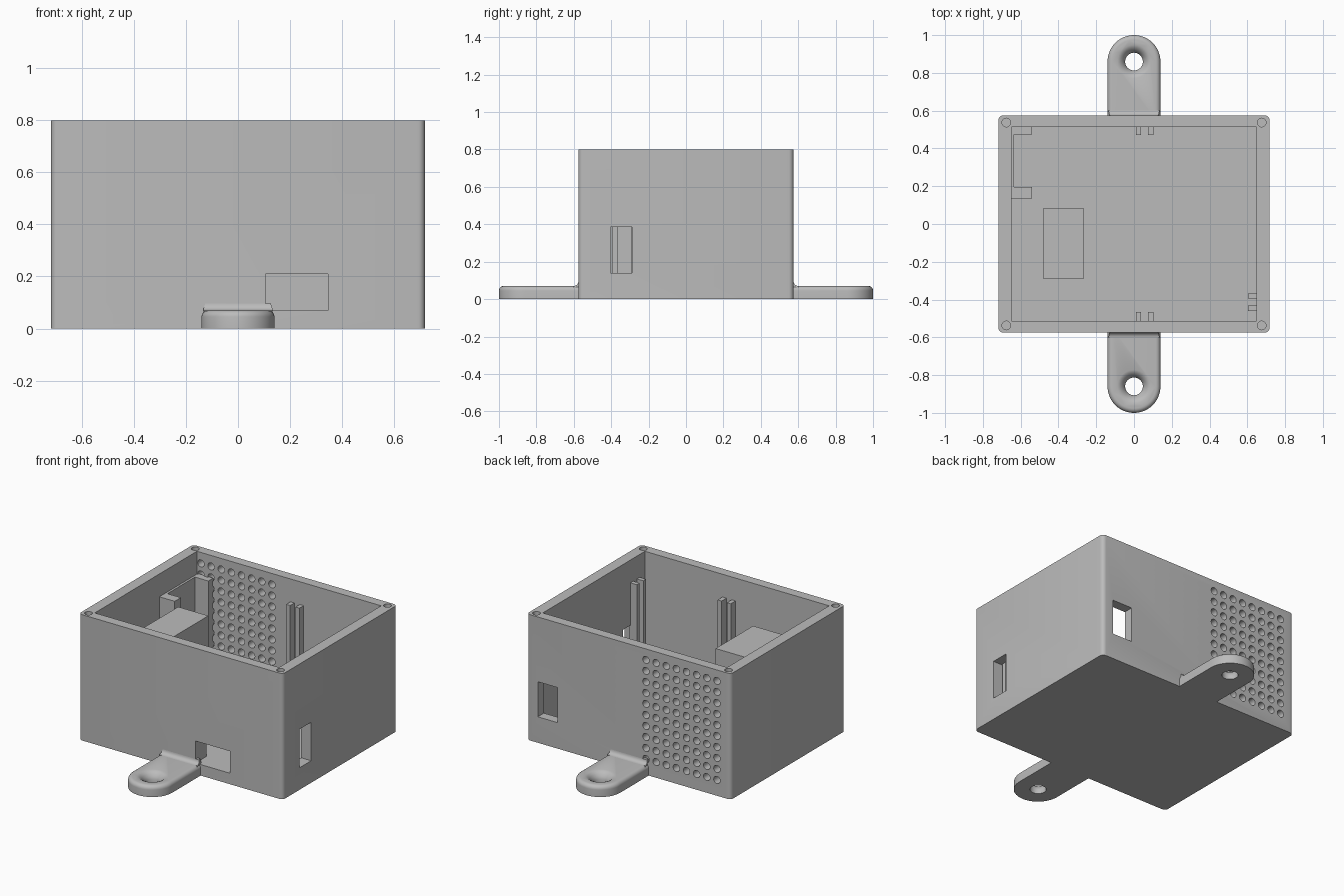
import bpy, bmesh, math
from mathutils import Matrix, Vector

if "Cube" in bpy.data.objects:
    bpy.data.objects.remove(bpy.data.objects["Cube"])

grey = bpy.data.materials.new("plain grey")
grey.diffuse_color = (0.5, 0.5, 0.5, 1)
grey.use_nodes = True
grey.node_tree.nodes["Principled BSDF"].inputs["Base Color"].default_value = grey.diffuse_color
HX, HY, H = 0.718, 0.575, 0.80        # outer half sizes and height
IX, IY, FLOOR = 0.648, 0.513, 0.07    # cavity half sizes and floor level
RIB_TOP = 0.655


def add_box(bm, x0, x1, y0, y1, z0, z1):
    m = Matrix.Translation(((x0 + x1) / 2, (y0 + y1) / 2, (z0 + z1) / 2))
    m = m @ Matrix.Diagonal((x1 - x0, y1 - y0, z1 - z0, 1))
    return bmesh.ops.create_cube(bm, size=1, matrix=m)["verts"]


def add_cylinder(bm, centre, radius, depth, turn=0.0, sides=20):
    m = Matrix.Translation(centre) @ Matrix.Rotation(turn, 4, 'X')
    bmesh.ops.create_cone(bm, cap_ends=True, segments=sides, radius1=radius,
                          radius2=radius, depth=depth, matrix=m)


def finish(bm, name):
    bmesh.ops.recalc_face_normals(bm, faces=bm.faces)
    mesh = bpy.data.meshes.new(name)
    bm.to_mesh(mesh)
    bm.free()
    mesh.materials.append(grey)
    ob = bpy.data.objects.new(name, mesh)
    bpy.context.collection.objects.link(ob)
    return ob


def activate(ob):
    bpy.ops.object.select_all(action='DESELECT')
    ob.select_set(True)
    bpy.context.view_layer.objects.active = ob


def cut(ob, cutter):
    activate(ob)
    mod = ob.modifiers.new("cut", 'BOOLEAN')
    mod.operation, mod.solver, mod.object = 'DIFFERENCE', 'EXACT', cutter
    bpy.ops.object.modifier_apply(modifier=mod.name)
    bpy.data.objects.remove(cutter)


def smooth(ob):
    activate(ob)
    bpy.ops.object.shade_smooth_by_angle(angle=math.radians(35))


def loft(bm, rings):
    rows = [[bm.verts.new(p) for p in ring] for ring in rings]
    n = len(rows[0])
    for a, b in zip(rows, rows[1:]):
        for i in range(n):
            j = (i + 1) % n
            bm.faces.new((a[i], a[j], b[j], b[i]))
    bm.faces.new(rows[0])
    bm.faces.new(rows[-1])


# Open case with rounded upright corners
bm = bmesh.new()
add_box(bm, -HX, HX, -HY, HY, 0, H)
upright = [e for e in bm.edges if abs(e.verts[0].co.z - e.verts[1].co.z) > 0.5]
bmesh.ops.bevel(bm, geom=upright, offset=0.026, segments=5, profile=0.5, affect='EDGES')
case = finish(bm, "case")

bm = bmesh.new()
add_box(bm, -IX, IX, -IY, IY, FLOOR, H + 0.1)
cut(case, finish(bm, "cavity_cutter"))

# Port windows, vent grid and blind screw holes
bm = bmesh.new()
add_box(bm, 0.105, 0.345, -0.7, -0.46, FLOOR, 0.21)
add_box(bm, 0.6, 0.8, -0.405, -0.29, 0.14, 0.385)
add_box(bm, 0.50, 0.64, 0.46, 0.7, 0.165, 0.388)
for col in range(8):
    for row in range(10):
        add_cylinder(bm, (-0.62 + 0.0713 * col, 0.545, 0.10 + 0.07 * row),
                     0.023, 0.2, math.pi / 2, 16)
for sx in (-1, 1):
    for sy in (-1, 1):
        add_cylinder(bm, (sx * 0.676, sy * 0.537, H - 0.05), 0.023, 0.3)
cut(case, finish(bm, "openings_cutter"))
smooth(case)

# Board guide ribs in pairs on the front, back and right walls
for name, boxes in {
    "back_ribs": [(x, x + 0.028, 0.47, IY + 0.01) for x in (0.01, 0.075)],
    "front_ribs": [(x, x + 0.028, -IY - 0.01, -0.465) for x in (0.01, 0.075)],
    "right_ribs": [(0.603, IX + 0.01, y, y + 0.028) for y in (-0.46, -0.395)],
    "left_bracket": [(-IX - 0.01, -0.54, 0.135, 0.197), (-IX - 0.01, -0.54, 0.473, IY + 0.01),
                     (-IX - 0.01, -0.634, 0.197, 0.473)],
    "inner_block": [(-0.48, -0.268, -0.292, 0.085)],
}.items():
    bm = bmesh.new()
    for b in boxes:
        add_box(bm, *b, FLOOR - 0.01, RIB_TOP)
    finish(bm, name)

# Mounting ears: rounded tab, countersunk hole and fillet against the wall
R, CY, TOP, EDGE = 0.14, 0.86, 0.07, 0.025


def tab_ring(inset, z, side):
    r = R - inset
    pts = [(r, 0.55)] + [(r * math.cos(a), CY + r * math.sin(a))
                         for a in (math.pi * i / 28 for i in range(29))] + [(-r, 0.55)]
    return [(x, side * y, z) for x, y in pts]


for side, label in ((-1, "front"), (1, "back")):
    bm = bmesh.new()
    rings = [tab_ring(0, 0, side)]
    for i in range(7):
        a = math.pi / 2 * i / 6
        rings.append(tab_ring(EDGE * (1 - math.cos(a)), TOP - EDGE + EDGE * math.sin(a), side))
    loft(bm, rings)
    ear = finish(bm, label + "_ear")

    # Countersink: straight bore flaring out to the top face
    bm = bmesh.new()
    profile = [(0.047, -0.02), (0.047, 0.026), (0.053, 0.040), (0.062, 0.053),
               (0.074, 0.064), (0.088, 0.0701), (0.088, 0.09)]
    loft(bm, [[(r * math.cos(t), side * CY + r * math.sin(t), z)
               for t in (2 * math.pi * k / 32 for k in range(32))] for r, z in profile])
    cut(ear, finish(bm, "countersink_cutter"))
    smooth(ear)

    # Concave fillet, narrowing slightly upward
    bm = bmesh.new()
    f = 0.026
    curve = [(HY + f * (1 - math.sin(a)), TOP + f * (1 - math.cos(a)))
             for a in (math.pi / 2 * i / 6 for i in range(7))]
    section = [(HY - 0.02, TOP - 0.02), (HY + f, TOP - 0.02)] + curve + [(HY - 0.02, TOP + f)]
    loft(bm, [[(sx * (0.134 - 0.3 * max(0, z - TOP)), side * y, z) for y, z in section]
              for sx in (-1, 1)])
    smooth(finish(bm, label + "_ear_fillet"))
